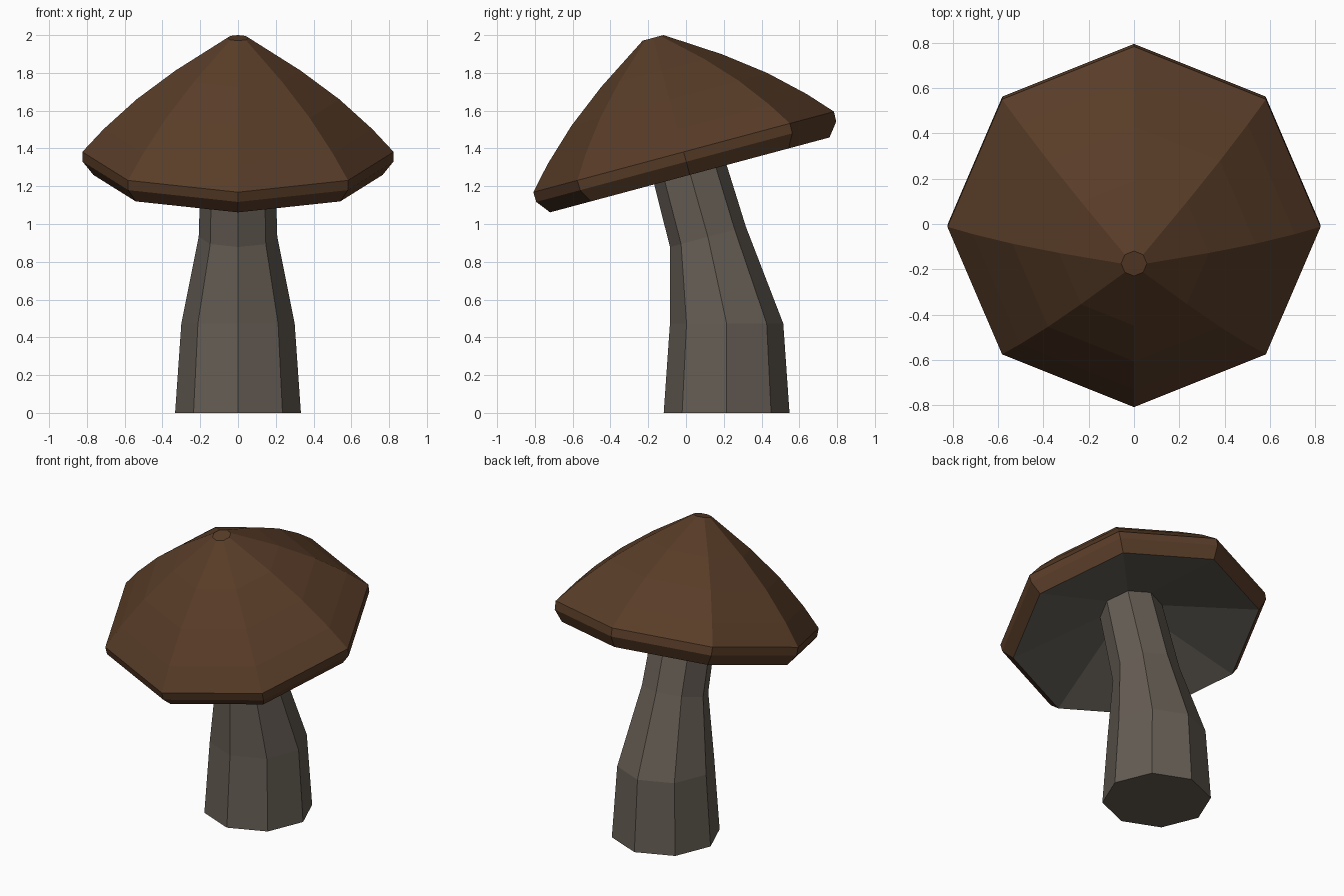
import bpy, bmesh
from math import cos, sin, pi, radians
from mathutils import Matrix, Vector

if "Cube" in bpy.data.objects:
    bpy.data.objects.remove(bpy.data.objects["Cube"])

SIDES = 8
TILT = radians(15)
CAP_BASE = Vector((0, 0.02, 1.26))   # centre of the cap's lower edge


def material(name, rgb):
    m = bpy.data.materials.new(name)
    m.diffuse_color = (*rgb, 1)
    m.use_nodes = True
    m.node_tree.nodes["Principled BSDF"].inputs["Base Color"].default_value = m.diffuse_color
    return m


def loft(name, rings, mat, cap_start=False, cap_end=False):
    """Skin octagonal rings given as (centre, radius, tilt about x)."""
    bm = bmesh.new()
    loops = []
    for centre, r, tilt in rings:
        rot = Matrix.Rotation(tilt, 3, 'X')
        if r == 0:
            loops.append([bm.verts.new(centre)] * SIDES)
            continue
        loops.append([bm.verts.new(Vector(centre) + rot @ Vector(
            (r * cos(2 * pi * i / SIDES), r * sin(2 * pi * i / SIDES), 0)))
            for i in range(SIDES)])
    for a, b in zip(loops, loops[1:]):
        for i in range(SIDES):
            j = (i + 1) % SIDES
            quad = [a[i], a[j], b[j], b[i]]
            bm.faces.new(list(dict.fromkeys(quad)))
    if cap_start:
        bm.faces.new(loops[0][::-1])
    if cap_end:
        bm.faces.new(loops[-1])
    mesh = bpy.data.meshes.new(name)
    bm.to_mesh(mesh)
    bm.free()
    mesh.materials.append(mat)
    obj = bpy.data.objects.new(name, mesh)
    bpy.context.collection.objects.link(obj)
    return obj


def on_axis(h):
    """Point on the tilted cap axis, h above its lower edge."""
    return CAP_BASE + Matrix.Rotation(TILT, 3, 'X') @ Vector((0, 0, h))


brown = material("cap_brown", (0.10, 0.046, 0.021))
grey = material("stem_grey", (0.13, 0.108, 0.087))
dark = material("gill_grey", (0.12, 0.108, 0.09))

# Stem: leans forward, upper rings follow the cap's tilt
loft("stem", [((0, 0.215, 0), 0.333, 0),
              ((0, 0.215, 0.473), 0.30, 0),
              ((0, 0.116, 0.932), 0.208, TILT),
              (on_axis(0.3), 0.19, TILT)], grey, True, True)

# Cap: bevelled rim, domed top with a small flat tip
profile = [(0, 0.766), (0.072, 0.822), (0.126, 0.824), (0.251, 0.711),
           (0.414, 0.537), (0.572, 0.331), (0.735, 0.075), (0.751, 0.057)]
profile = [p for p in profile if p[1] != 0.075]
loft("cap", [(on_axis(h), r, TILT) for h, r in profile], brown, cap_end=True)

# Underside: hollow cone rising to the stem
loft("gills", [(on_axis(0.25), 0, TILT), (on_axis(0), 0.766, TILT)], dark)
# Turn the underside faces to look down
gills = bpy.data.objects["gills"].data
if sum(p.normal.z for p in gills.polygons) > 0:
    gills.flip_normals()
